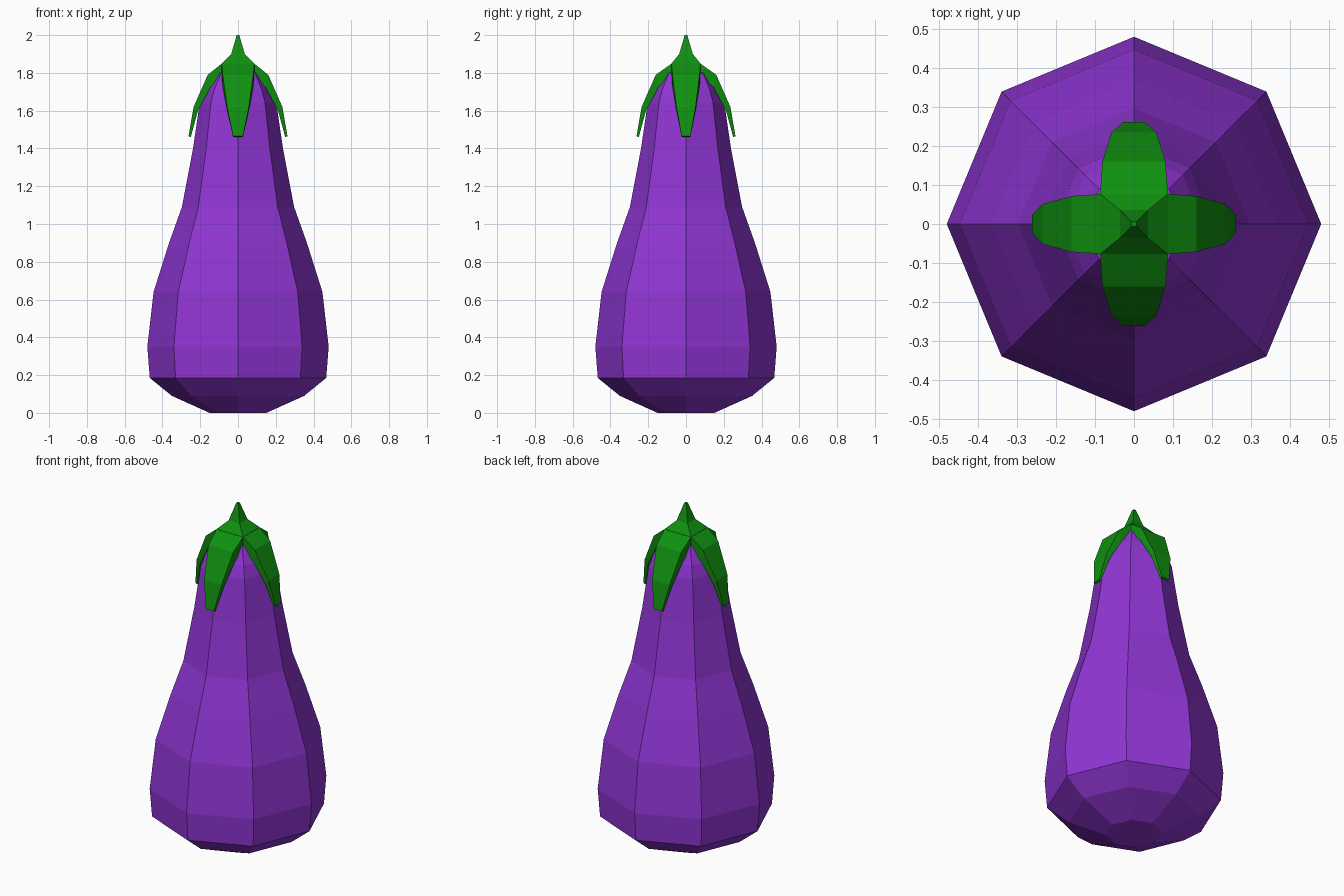
import bpy, bmesh
from math import sin, cos, pi

if "Cube" in bpy.data.objects:
    bpy.data.objects.remove(bpy.data.objects["Cube"])


def material(name, rgb):
    m = bpy.data.materials.new(name)
    m.diffuse_color = (*rgb, 1)
    m.use_nodes = True
    m.node_tree.nodes["Principled BSDF"].inputs["Base Color"].default_value = m.diffuse_color
    return m


def loft(bm, rings):
    """Skin a list of equal-length point rings and cap both ends."""
    loops = [[bm.verts.new(p) for p in ring] for ring in rings]
    for a, b in zip(loops, loops[1:]):
        n = len(a)
        for i in range(n):
            j = (i + 1) % n
            bm.faces.new((a[i], a[j], b[j], b[i]))
    bm.faces.new(loops[0][::-1])
    bm.faces.new(loops[-1])


def finish(bm, name, mat):
    bmesh.ops.recalc_face_normals(bm, faces=bm.faces)
    me = bpy.data.meshes.new(name)
    bm.to_mesh(me)
    bm.free()
    ob = bpy.data.objects.new(name, me)
    me.materials.append(mat)
    bpy.context.collection.objects.link(ob)
    return ob


purple = material("purple skin", (0.28, 0.036, 0.66))
green = material("green stalk", (0.005, 0.28, 0.005))

# Fruit body: eight-sided lathe of (radius, height)
profile = [(0.15, 0), (0.35, 0.09), (0.467, 0.185), (0.48, 0.35), (0.447, 0.64),
           (0.365, 0.90), (0.297, 1.09), (0.238, 1.40), (0.203, 1.64),
           (0.178, 1.71), (0.127, 1.80), (0.06, 1.82)]
bm = bmesh.new()
loft(bm, [[(r * cos(k * pi / 4), r * sin(k * pi / 4), z) for k in range(8)]
          for r, z in profile])
finish(bm, "fruit_body", purple)

# Stalk: four-sided cap rising to a point
bm = bmesh.new()
cap = [(0.085, 0.075, 1.80), (0.087, 0.077, 1.85), (0.036, 0.036, 1.90), (0.007, 0.007, 2.0)]
loft(bm, [[(x, y, z), (-x, y, z), (-x, -y, z), (x, -y, z)] for x, y, z in cap])
finish(bm, "stalk_cap", green)

# Leaves: outer (reach, height), inner (reach, height), half width
sections = [(0.085, 1.85, 0.085, 1.79, 1.0), (0.16, 1.79, 0.145, 1.725, 0.93),
            (0.235, 1.62, 0.212, 1.60, 0.66), (0.262, 1.465, 0.25, 1.46, 0.30)]
names = ["right_leaf", "back_leaf", "left_leaf", "front_leaf"]
for k, name in enumerate(names):
    side = k % 2 == 0
    width = 0.077 if side else 0.087
    shift = 0 if side else -0.01
    c, s = round(cos(k * pi / 2)), round(sin(k * pi / 2))
    rings = []
    for i, (ro, zo, ri, zi, f) in enumerate(sections):
        if i == 0:
            ro, ri = ro + shift, ri + shift
        w = width * f
        ring = [(ro, -w, zo), (ro, w, zo), (ri, w, zi), (ri, -w, zi)]
        rings.append([(c * x - s * y, s * x + c * y, z) for x, y, z in ring])
    bm = bmesh.new()
    loft(bm, rings)
    finish(bm, name, green)
